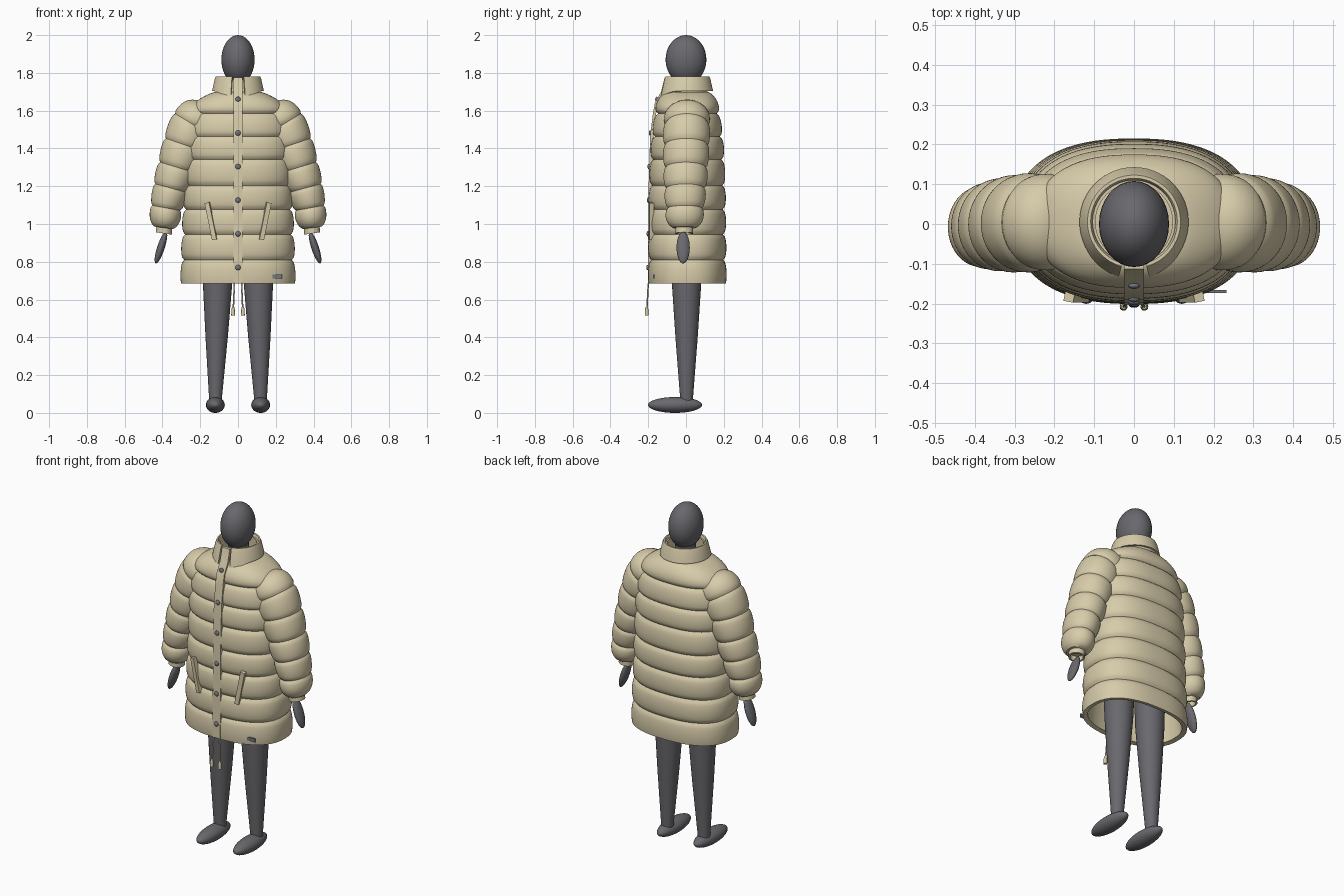
import bpy, bmesh, math
from mathutils import Vector, Matrix

if "Cube" in bpy.data.objects:
    bpy.data.objects.remove(bpy.data.objects["Cube"])


def material(name, rgb):
    m = bpy.data.materials.new(name)
    m.use_nodes = True
    m.diffuse_color = (*rgb, 1)
    bsdf = m.node_tree.nodes["Principled BSDF"]
    bsdf.inputs["Base Color"].default_value = (*rgb, 1)
    bsdf.inputs["Roughness"].default_value = 0.8
    return m


CREAM = material("cream fabric", (0.68, 0.60, 0.40))
GREY = material("mannequin grey", (0.14, 0.14, 0.155))
METAL = material("dark metal", (0.17, 0.18, 0.21))


def finish(name, bm, mat, angle=35):
    bmesh.ops.recalc_face_normals(bm, faces=bm.faces)
    me = bpy.data.meshes.new(name)
    bm.to_mesh(me)
    bm.free()
    ob = bpy.data.objects.new(name, me)
    bpy.context.collection.objects.link(ob)
    me.materials.append(mat)
    bpy.ops.object.select_all(action='DESELECT')
    ob.select_set(True)
    bpy.context.view_layer.objects.active = ob
    bpy.ops.object.shade_smooth_by_angle(angle=math.radians(angle))
    return ob


def loft(name, rings, mat, caps=(True, True), angle=35):
    bm = bmesh.new()
    rows = [[bm.verts.new(p) for p in r] for r in rings]
    n = len(rows[0])
    for a, b in zip(rows, rows[1:]):
        for i in range(n):
            j = (i + 1) % n
            bm.faces.new((a[i], a[j], b[j], b[i]))
    if caps[0]:
        bm.faces.new(rows[0])
    if caps[1]:
        bm.faces.new(rows[-1])
    return finish(name, bm, mat, angle)


def ring(center, rx, ry, tilt=0, n=48, power=2.0):
    """Superellipse ring, tilted about y."""
    c, pts = Vector(center), []
    rot = Matrix.Rotation(tilt, 3, 'Y')
    for i in range(n):
        u = math.tau * i / n
        x, y = math.cos(u), math.sin(u)
        e = 2 / power
        p = Vector((math.copysign(abs(x) ** e, x) * rx, math.copysign(abs(y) ** e, y) * ry, 0))
        pts.append(c + rot @ p)
    return pts


def ellipsoid(name, center, radii, mat, tilt=0):
    bm = bmesh.new()
    bmesh.ops.create_uvsphere(bm, u_segments=32, v_segments=20, radius=1)
    m = Matrix.Translation(center) @ Matrix.Rotation(tilt, 4, 'Y') @ Matrix.Diagonal((*radii, 1))
    bm.transform(m)
    return finish(name, bm, mat)


def box(name, center, size, mat, rot=None):
    bm = bmesh.new()
    bmesh.ops.create_cube(bm, size=1)
    bm.transform(Matrix.Translation(center) @ (rot or Matrix()) @ Matrix.Diagonal((*size, 1)))
    return finish(name, bm, mat)


def puff(t):
    return math.sqrt(max(0, 1 - (2 * t - 1) ** 2))


def mix(a, b, t):
    return a + (b - a) * t


# Quilted coat body: (seam height, half width, half depth)
SEAMS = [(.685, .287, .19), (.81, .285, .19), (.945, .28, .188), (1.077, .275, .187),
         (1.204, .27, .185), (1.342, .265, .18), (1.464, .26, .172), (1.585, .24, .155),
         (1.70, .12, .11)]
STEPS, CY = 10, .007
# lining first, then out around the hem and up
rings = [ring((0, CY, z), a, b, n=96, power=2.4)
         for z, a, b in ((1.3, .22, .14), (.8, .265, .175), (.69, .275, .18))]
for k, (lo, hi) in enumerate(zip(SEAMS, SEAMS[1:])):
    for s in range(STEPS + (k == len(SEAMS) - 2)):
        t = s / STEPS
        shape = t * t if k == len(SEAMS) - 2 else t
        bulge = .018 * puff(.2 + .8 * t if k == 0 else t)
        rings.append(ring((0, CY, mix(lo[0], hi[0], t)), mix(lo[1], hi[1], shape) + bulge,
                          mix(lo[2], hi[2], shape) + bulge, n=96, power=2.4))
loft("coat_body", rings, CREAM)

# Sleeves: (x, z, radius) at each seam
SLEEVE = [(.16, 1.625, .105), (.243, 1.53, .107), (.285, 1.42, .107), (.322, 1.30, .102),
          (.355, 1.19, .096), (.38, 1.085, .086), (.393, .98, .06)]


def sleeve_tilt(i):
    a, b = SLEEVE[max(i - 1, 0)], SLEEVE[min(i + 1, len(SLEEVE) - 1)]
    return math.atan2(b[0] - a[0], a[1] - b[1])


for side, word in ((1, "left"), (-1, "right")):
    rings = []
    last = len(SLEEVE) - 2
    for k in range(last + 1):
        lo, hi = SLEEVE[k], SLEEVE[k + 1]
        for s in range(STEPS + (k == last)):
            t = s / STEPS
            r = mix(lo[2], hi[2], t ** 3 if k == last else t)
            if k == 0:
                r *= max(.02, 1 - (1 - t) ** 3) ** .5
            r += .014 * puff(t)
            tilt = mix(sleeve_tilt(k), sleeve_tilt(k + 1), t)
            z = mix(lo[1], hi[1], t)
            squash = mix(.84, .98, min(1, max(0, (z - 1) / .5)))
            rings.append(ring((side * mix(lo[0], hi[0], t), mix(-.008, .006, (z - 1) / .6), z),
                              r * squash, r * 1.03, -side * tilt))
    loft(word + "_sleeve", rings, CREAM)

    # Cuff, hollow at the wrist
    tilt = -side * .15
    loft(word + "_cuff", [ring((side * x, -.01, z), r, r * 1.1, tilt) for x, z, r in
                          ((.387, 1.01, .042), (.393, .95, .043), (.393, .95, .033), (.388, .985, .033))], CREAM)
    ellipsoid(word + "_hand", (side * .408, -.015, .875), (.02, .035, .088), GREY, -side * .32)

    # Leg and foot
    loft(word + "_leg", [ring((side * x, .003, z), r, r) for x, z, r in
                         ((.119, .05, .034), (.119, .09, .035), (.113, .40, .059),
                          (.108, .69, .078), (.106, .95, .085))], GREY)
    ellipsoid(word + "_foot", (side * .12, -.058, .042), (.05, .143, .042), GREY)

    # Slanted pocket welt
    turn = Matrix.Rotation(side * .2, 4, 'Y') @ Matrix.Rotation(side * .2, 4, 'Z')
    box(word + "_pocket_welt", (side * .143, -.183, 1.015), (.025, .025, .2), CREAM, turn)

    # Drawcord with toggle
    loft(word + "_drawcord", [ring((side * x, y, z), .004, .004, n=10) for x, y, z in
                              ((.017, -.188, .715), (.019, -.2, .68), (.025, -.207, .55))], CREAM)
    loft(word + "_cord_toggle", [ring((side * .026, -.208, z), r, r, n=12) for z, r in
                                 ((.56, .006), (.545, .009), (.515, .01))], CREAM)

# Front placket, following the chest
PLACKET = [(1.775, -.108), (1.70, -.127), (1.64, -.16), (1.585, -.17),
           (1.464, -.185), (1.2, -.193), (.69, -.197)]
loft("placket", [[(x, y + d, z) for x, d in ((-.025, -.005), (.025, -.005), (.025, .012), (-.025, .012))]
                 for z, y in PLACKET], CREAM)


def placket_y(z):
    for (z0, y0), (z1, y1) in zip(PLACKET, PLACKET[1:]):
        if z1 <= z <= z0:
            return mix(y0, y1, (z0 - z) / (z0 - z1))


# Snap buttons
for i in range(6):
    z = 1.66 - i * .178
    ellipsoid("button_%d" % (i + 1), (0, placket_y(z) - .006, z), (.014, .008, .014), METAL)

# Hem label
box("hem_label", (.207, -.17, .722), (.05, .008, .02), METAL)

# Collar stand and folded collar, open at the front
loft("collar_stand", [ring((0, .005, z), r, r) for z, r in
                      ((1.66, .112), (1.765, .105), (1.765, .097), (1.66, .1))], CREAM, (False, False))
sections = []
GAP = .27
for i in range(49):
    u = GAP + (math.tau - 2 * GAP) * i / 48
    drop = .045 * max(0, math.cos(u)) ** 4
    out = .01 * max(0, math.cos(u)) ** 3
    profile = ((.104, 1.70), (.104, 1.77), (.109, 1.782), (.117, 1.782), (.123, 1.768),
               (.137 + out, 1.705 - drop), (.129 + out, 1.703 - drop), (.113, 1.755))
    sections.append([(math.sin(u) * r, .006 - math.cos(u) * r, z) for r, z in profile])
loft("collar", sections, CREAM)

# Head and neck
ellipsoid("head", (0, 0, 1.87), (.088, .108, .13), GREY)
loft("neck", [ring((0, .005, z), r, r) for z, r in ((1.6, .065), (1.7, .056), (1.82, .055))], GREY)
